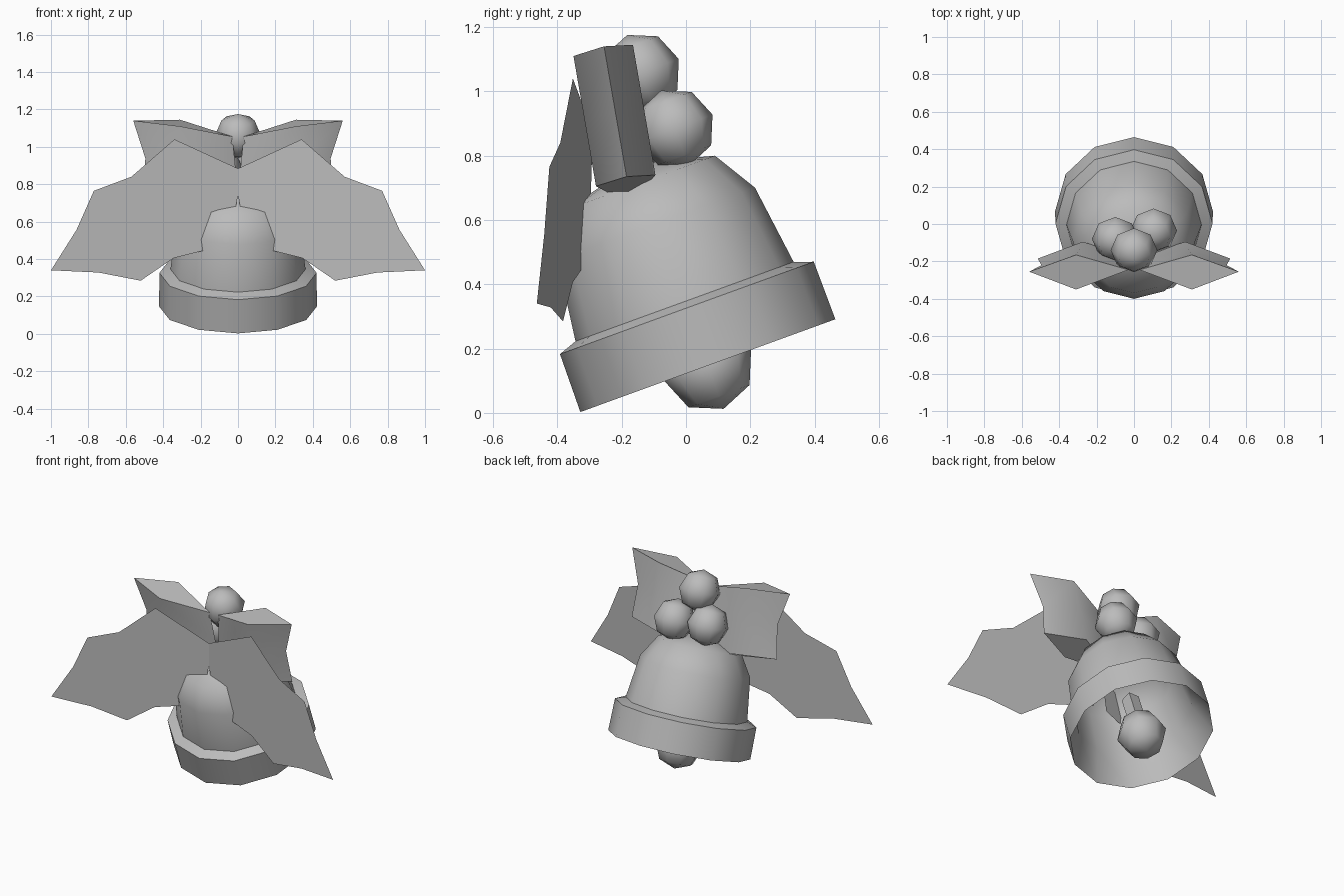
import bpy, bmesh
from math import radians, sin, cos, pi
from mathutils import Vector

cube = bpy.data.objects.get("Cube")
if cube:
    bpy.data.objects.remove(cube)

grey = bpy.data.materials.new("plain_grey")
grey.use_nodes = True
grey.diffuse_color = (0.5, 0.5, 0.5, 1)
grey.node_tree.nodes["Principled BSDF"].inputs["Base Color"].default_value = (0.5, 0.5, 0.5, 1)

TILT = radians(20)
BELL_BASE = (0, 0.068, 0.147)


def finish(name, bm, smooth=None, loc=(0, 0, 0), tilt=0, mirror=False, normals=True):
    if normals:
        bmesh.ops.recalc_face_normals(bm, faces=bm.faces)
    mesh = bpy.data.meshes.new(name)
    bm.to_mesh(mesh)
    bm.free()
    mesh.materials.append(grey)
    obj = bpy.data.objects.new(name, mesh)
    bpy.context.collection.objects.link(obj)
    obj.location = loc
    obj.rotation_euler.x = tilt
    if mirror:
        mod = obj.modifiers.new("mirror", "MIRROR")
        mod.use_mirror_merge = False
    if smooth:
        bpy.ops.object.select_all(action="DESELECT")
        obj.select_set(True)
        bpy.context.view_layer.objects.active = obj
        bpy.ops.object.shade_smooth_by_angle(angle=radians(smooth))
    return obj


def ball(name, radius, loc):
    bm = bmesh.new()
    bmesh.ops.create_uvsphere(bm, u_segments=8, v_segments=4, radius=radius)
    finish(name, bm, 60, loc, TILT)


# Bell: outer wall with a raised band, then the hollow inside
profile = [(0, 0.67), (0.244, 0.606), (0.327, 0.47), (0.361, 0.212), (0.42, 0.191),
           (0.422, 0), (0.345, 0.2), (0.31, 0.46), (0.23, 0.59), (0, 0.64)]
bm = bmesh.new()
verts = [bm.verts.new((r, 0, z)) for r, z in profile]
edges = [bm.edges.new(pair) for pair in zip(verts, verts[1:])]
bmesh.ops.spin(bm, geom=verts + edges, cent=(0, 0, 0), axis=(0, 0, 1), angle=2 * pi, steps=12)
bmesh.ops.remove_doubles(bm, verts=bm.verts, dist=0.0005)
finish("bell", bm, 50, BELL_BASE, TILT)

# Clapper ball and its short stem
ball("clapper", 0.143, BELL_BASE)
bm = bmesh.new()
bmesh.ops.create_cube(bm, size=1)
bmesh.ops.scale(bm, vec=(0.07, 0.07, 0.2), verts=bm.verts)
bmesh.ops.translate(bm, vec=(0, 0, 0.2), verts=bm.verts)
finish("clapper_stem", bm, None, BELL_BASE, TILT)

# Three berries on the crown
ball("berry_left", 0.125, (0.105, -0.035, 0.885))
ball("berry_right", 0.125, (-0.1, -0.08, 0.885))
ball("berry_top", 0.125, (0, -0.14, 1.058))

# Pointed leaves: half outline as (distance back from tip, half width)
half = [(0, 0), (0.22, 0.128), (0.4, 0.271), (0.612, 0.245), (0.909, 0.316), (1.137, 0.022)]
outline = half + [(d, -w) for d, w in half[:0:-1]]
bm = bmesh.new()
along, across = Vector((-0.887, 0.462)), Vector((0.462, 0.887))
ring = []
for d, w in outline:
    p = Vector((1.0, 0.34)) + along * d + across * w
    ring.append(bm.verts.new((p.x, -0.294 - 0.17 * p.x, p.y)))
face = bm.faces.new(ring)
face.normal_update()
if face.normal.y > 0:
    face.normal_flip()
finish("holly_leaves", bm, mirror=True, normals=False)

# Bow loops: diamond sections, pinched at the middle
top = [(0.03, -0.245, 1.055), (0.31, -0.165, 1.145), (0.56, -0.255, 1.14), (0.31, -0.35, 1.11)]
levels = [(0, (0, 0, 0, 0)), (0.5, (-0.02, -0.02, -0.065, -0.02)), (1, (-0.02, -0.035, -0.045, -0.03))]
shift = Vector((0, 0.07, -0.405))
bm = bmesh.new()
rings = []
for t, inward in levels:
    rings.append([bm.verts.new(Vector(p) + shift * t + Vector((dx, 0, 0)))
                  for p, dx in zip(top, inward)])
for a, b in zip(rings, rings[1:]):
    for i in range(4):
        j = (i + 1) % 4
        bm.faces.new((a[i], a[j], b[j], b[i]))
bm.faces.new(rings[0])
bm.faces.new(rings[-1])
finish("bow_loops", bm, 50, mirror=True)
